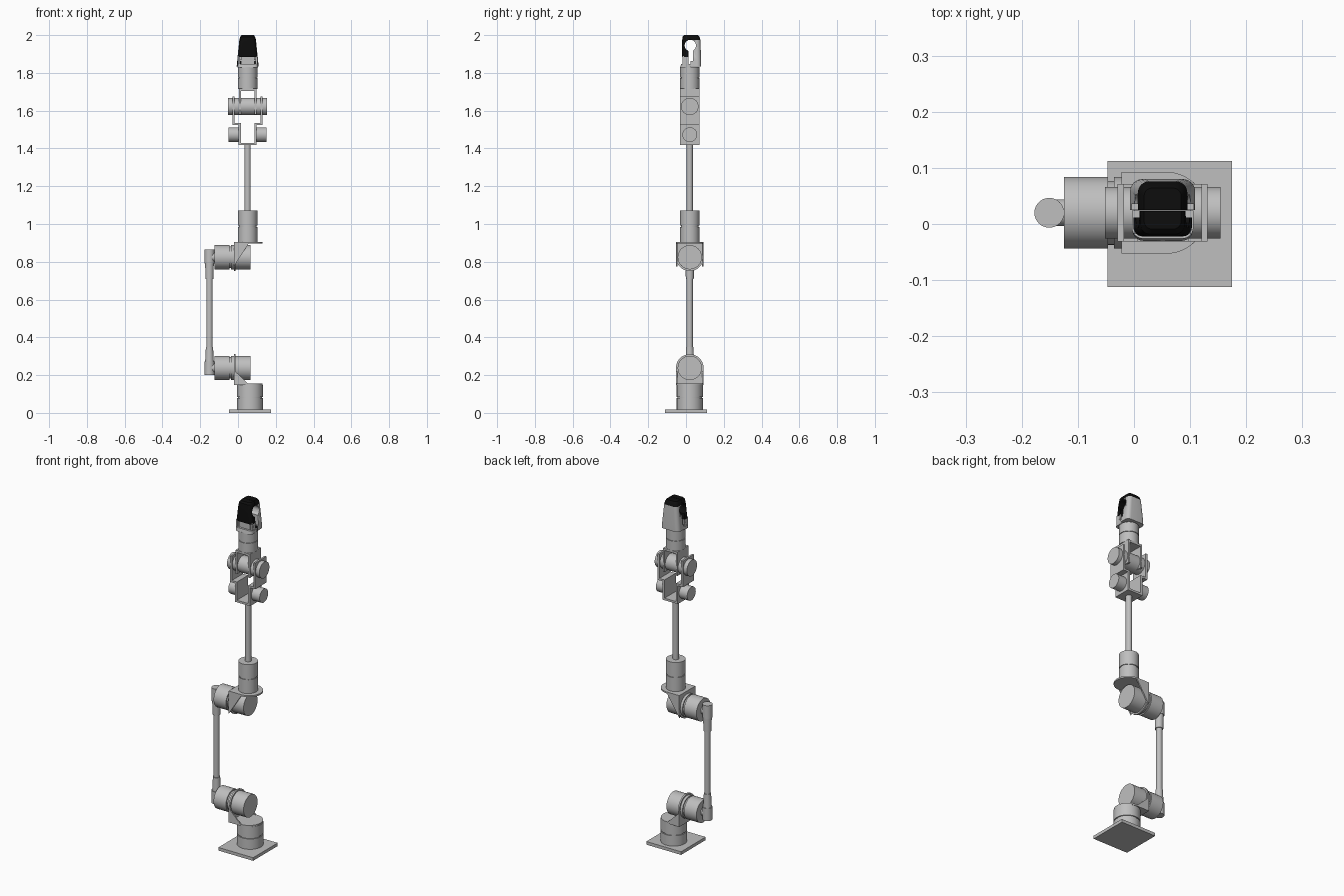
import bpy, bmesh, math
from mathutils import Vector, Matrix

if "Cube" in bpy.data.objects:
    bpy.data.objects.remove(bpy.data.objects["Cube"])

def material(name, v):
    m = bpy.data.materials.new(name)
    m.diffuse_color = (v, v, v, 1)
    m.use_nodes = True
    m.node_tree.nodes["Principled BSDF"].inputs["Base Color"].default_value = m.diffuse_color
    return m

GREY, BLACK = material("light grey", 0.52), material("black", 0.004)
CX, CY = 0.051, 0.02   # arm axis

def finish(name, bm, mat=GREY, smooth=True):
    bmesh.ops.recalc_face_normals(bm, faces=bm.faces[:])
    me = bpy.data.meshes.new(name)
    bm.to_mesh(me)
    bm.free()
    ob = bpy.data.objects.new(name, me)
    bpy.context.collection.objects.link(ob)
    me.materials.append(mat)
    if smooth:
        bpy.ops.object.select_all(action='DESELECT')
        ob.select_set(True)
        bpy.context.view_layer.objects.active = ob
        bpy.ops.object.shade_smooth_by_angle(angle=math.radians(30))
    return ob

def cyl(name, p, q, r, mat=GREY, r2=None):
    p, q = Vector(p), Vector(q)
    d = q - p
    bm = bmesh.new()
    bmesh.ops.create_cone(bm, cap_ends=True, segments=48, radius1=r,
                          radius2=r if r2 is None else r2, depth=d.length)
    rot = d.to_track_quat('Z', 'Y').to_matrix().to_4x4()
    bm.transform(Matrix.Translation((p + q) / 2) @ rot)
    return finish(name, bm, mat)

def zcyl(name, x, z0, z1, r):
    return cyl(name, (x, CY, z0), (x, CY, z1), r)

def xcyl(name, x0, x1, z, r):
    return cyl(name, (x0, CY, z), (x1, CY, z), r)

def box(name, x0, x1, y0, y1, z0, z1, mat=GREY):
    bm = bmesh.new()
    bmesh.ops.create_cube(bm, size=1)
    bm.transform(Matrix.Translation(((x0+x1)/2, (y0+y1)/2, (z0+z1)/2))
                 @ Matrix.Diagonal((x1-x0, y1-y0, z1-z0, 1)))
    return finish(name, bm, mat, False)

def prism(name, pts, offset, mat=GREY):
    # flat outline pushed along an offset
    bm = bmesh.new()
    f = bm.faces.new([bm.verts.new(p) for p in pts])
    g = bmesh.ops.extrude_face_region(bm, geom=[f])
    vs = [v for v in g['geom'] if isinstance(v, bmesh.types.BMVert)]
    bmesh.ops.translate(bm, verts=vs, vec=offset)
    return finish(name, bm, mat)

def loft(name, sections, mat):
    # stacked outlines joined by sides, closed at both ends
    bm = bmesh.new()
    rings = [[bm.verts.new(p) for p in s] for s in sections]
    n = len(rings[0])
    for a, b in zip(rings, rings[1:]):
        for i in range(n):
            bm.faces.new((a[i], a[(i+1) % n], b[(i+1) % n], b[i]))
    bm.faces.new(rings[0])
    bm.faces.new(rings[-1])
    return finish(name, bm, mat)

def cut(ob, cutters):
    for c in cutters:
        c.hide_render = True
        c.hide_set(True)
        m = ob.modifiers.new("cut", 'BOOLEAN')
        m.operation, m.solver, m.object = 'DIFFERENCE', 'EXACT', c

# Base plate and turntable
box("base_plate", -0.047, 0.175, -0.112, 0.112, 0, 0.018)
zcyl("base_drum_lower", 0.0635, 0.018, 0.078, 0.069)
zcyl("base_drum_groove", 0.0635, 0.076, 0.086, 0.064)
zcyl("base_drum_upper", 0.0635, 0.084, 0.148, 0.069)

# Joint bracket: rounded plate, rounded wall and side gussets
def joint(tag, zp, s, zm, gusset):
    r, cx, x0 = 0.073, 0.057, -0.022
    arc = [math.pi * (i / 24 - 0.5) for i in range(25)]
    plate = [(x0, CY-r, zp)] + [(cx + r*math.cos(a), CY + r*math.sin(a), zp) for a in arc] + [(x0, CY+r, zp)]
    prism(tag + "_bracket_plate", plate, (0, 0, s*0.009))
    wall = [(x0, CY-r, zp)] + [(x0, CY + r*math.sin(a), zm + s*r*math.cos(a)) for a in arc] + [(x0, CY+r, zp)]
    prism(tag + "_bracket_wall", wall, (0.009, 0, 0))
    for side, y in (("front", CY-r), ("back", CY+r-0.007)):
        prism(f"{tag}_gusset_{side}", [(x0, y, zp), (0.062, y, zp), (x0, y, zp + s*gusset)], (0, 0.007, 0))
    # motor housing
    xcyl(tag + "_motor_outer", -0.125, -0.046, zm, 0.064)
    xcyl(tag + "_motor_groove", -0.05, -0.034, zm, 0.057)
    xcyl(tag + "_motor_collar", -0.036, -0.02, zm, 0.064)
    xcyl(tag + "_motor_inner", -0.015, 0.066, zm, 0.064)

joint("shoulder", 0.147, 1, 0.238, 0.08)
joint("elbow", 0.905, -1, 0.824, 0.13)

# Upper arm tube with end sleeves
AX = -0.151
zcyl("arm_tube", AX, 0.25, 0.8, 0.0165)
zcyl("arm_socket_bottom", AX, 0.2, 0.272, 0.0265)
zcyl("arm_socket_top", AX, 0.79, 0.865, 0.0265)
cyl("arm_sleeve_bottom", (AX, CY, 0.27), (AX, CY, 0.35), 0.023, r2=0.019)
cyl("arm_sleeve_top", (AX, CY, 0.71), (AX, CY, 0.792), 0.021, r2=0.023)
for tag, z in (("shoulder", 0.238), ("elbow", 0.824)):
    xcyl(tag + "_arm_hub", AX, -0.12, z, 0.024)

# Forearm drum and tube
zcyl("forearm_drum_lower", CX, 0.903, 0.985, 0.051)
zcyl("forearm_drum_groove", CX, 0.983, 0.993, 0.047)
zcyl("forearm_drum_upper", CX, 0.991, 1.072, 0.051)
zcyl("forearm_tube", CX, 1.07, 1.425, 0.0163)

# Wrist yokes
Y0, Y1 = CY-0.051, CY+0.051
box("yoke_floor", CX-0.048, CX+0.048, Y0, Y1, 1.418, 1.43)
box("upper_yoke_top", CX-0.046, CX+0.046, Y0, Y1, 1.705, 1.717)
for side, s in (("left", -1), ("right", 1)):
    def plate(name, a, b, z0, z1):
        xa, xb = sorted((CX + s*a, CX + s*b))
        box(f"{name}_{side}", xa, xb, Y0, Y1, z0, z1)
    plate("yoke_wall", 0.036, 0.048, 1.418, 1.535)
    plate("yoke_step", 0.036, 0.08, 1.524, 1.535)
    plate("yoke_ear", 0.069, 0.08, 1.524, 1.675)
    plate("upper_yoke_wall", 0.036, 0.046, 1.58, 1.717)
    xcyl(f"lower_wrist_motor_{side}", CX + s*0.047, CX + s*0.1, 1.473, 0.039)
    xcyl(f"upper_wrist_motor_{side}", CX + s*0.079, CX + s*0.103, 1.622, 0.046)
xcyl("wrist_axle", CX-0.07, CX+0.07, 1.622, 0.046)

# Wrist drum
zcyl("wrist_drum_lower", CX, 1.715, 1.772, 0.051)
zcyl("wrist_drum_groove", CX, 1.77, 1.778, 0.047)
zcyl("wrist_drum_upper", CX, 1.776, 1.83, 0.051)

# Gripper
def half(y_in, y_out, w, c, z):
    # half outline with rounded outer corners
    s = 1 if y_out > y_in else -1
    pts = [(CX-w, y_in, z)]
    for i in range(7):
        a = i / 6 * math.pi / 2
        pts.append((CX - w + c - c*math.cos(a), y_out - s*c*(1 - math.sin(a)), z))
    return pts + [(2*CX - x, y, zz) for x, y, zz in reversed(pts)]

YM = 0.024
hole = cyl("hole_cutter", (-0.2, YM-0.001, 1.945), (0.3, YM-0.001, 1.945), 0.03)
slot = box("slot_cutter", -0.2, 0.3, YM-0.012, YM+0.012, 1.862, 1.93)
front = loft("front_finger", [half(YM-0.001, -0.022, 0.052, 0.016, 1.884),
                              half(YM-0.001, -0.022, 0.043, 0.016, 1.96),
                              half(YM-0.001, -0.018, 0.039, 0.016, 1.991),
                              half(YM-0.001, -0.009, 0.033, 0.014, 2.0)], BLACK)
back = loft("back_finger", [half(YM+0.001, 0.08, 0.058, 0.022, 1.835),
                            half(YM+0.001, 0.08, 0.055, 0.022, 1.87),
                            half(YM+0.001, 0.076, 0.044, 0.02, 1.975)], GREY)
tip = loft("back_finger_tip", [half(YM+0.001, 0.076, 0.044, 0.02, 1.975),
                               half(YM+0.001, 0.072, 0.039, 0.018, 1.991),
                               half(YM+0.001, 0.064, 0.033, 0.014, 2.0)], BLACK)
for ob in (front, back, tip):
    cut(ob, (hole, slot))
# black inner grip face
back.data.materials.append(BLACK)
for f in back.data.polygons:
    if f.normal.y < -0.9:
        f.material_index = 1

# Palm, clevis and linkage under the front finger
loft("palm", [half(YM, -0.03, 0.054, 0.02, 1.828), half(YM, -0.026, 0.055, 0.02, 1.848)], GREY)
box("clevis_block", CX-0.036, CX+0.036, -0.014, 0.012, 1.845, 1.888)
for side, s in (("left", -1), ("right", 1)):
    box(f"linkage_{side}", CX+s*0.046-0.005, CX+s*0.046+0.005, -0.018, 0.012, 1.845, 1.89)
xcyl("linkage_pin", CX-0.052, CX+0.052, 1.866, 0.007).location.y = -0.02
